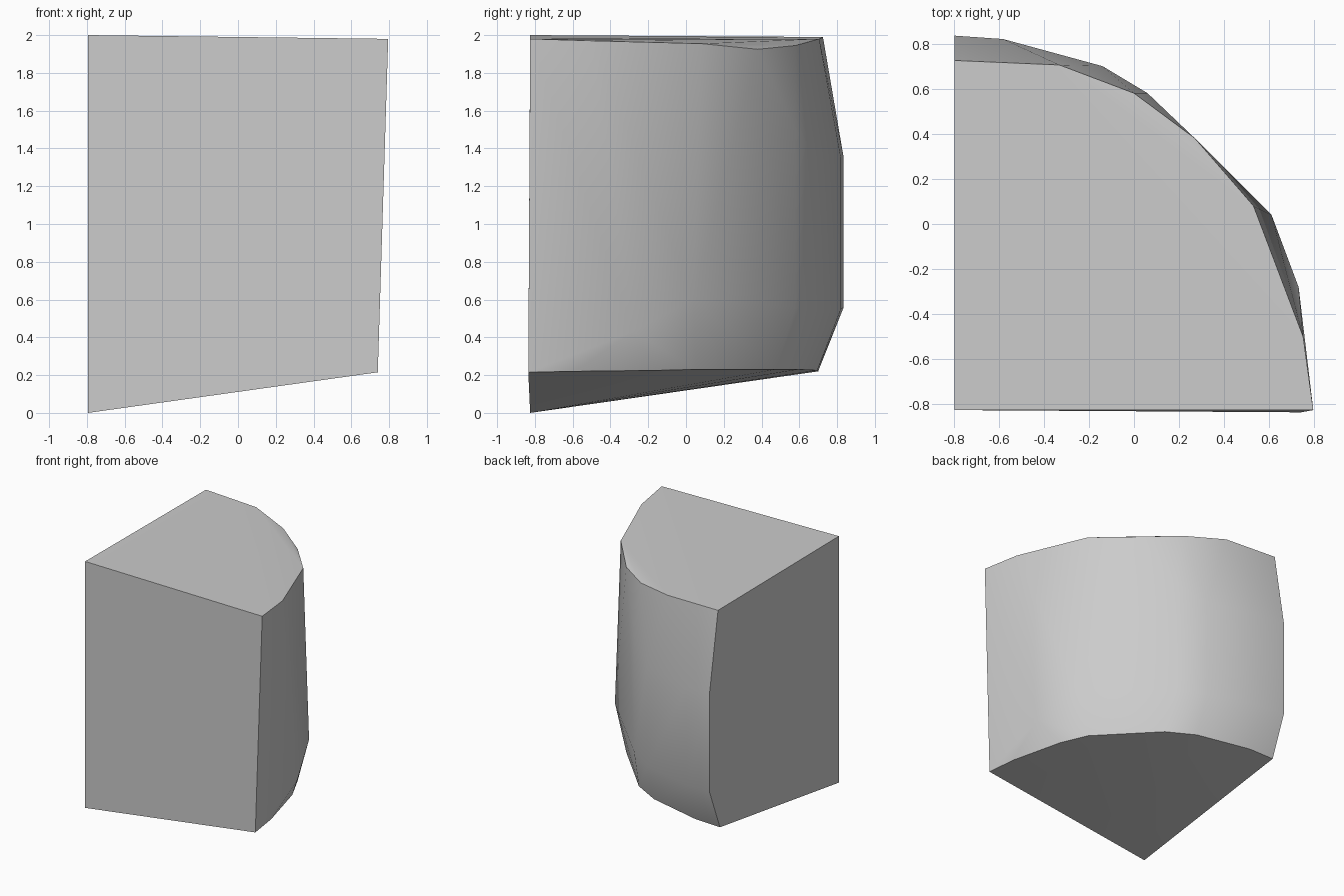
import bpy, bmesh, math

cube = bpy.data.objects.get("Cube")
if cube:
    bpy.data.objects.remove(cube, do_unlink=True)

# Stone colour
stone = bpy.data.materials.new("light_grey_stone")
stone.use_nodes = True
colour = (0.6, 0.6, 0.6, 1)
stone.diffuse_color = colour
stone.node_tree.nodes["Principled BSDF"].inputs["Base Color"].default_value = colour

# Square corner where the two flat cuts meet
corner = [(-0.795, -0.825, 0), (-0.795, -0.825, 2)]

# Curved lower rim, from the front cut round to the side cut
lower_rim = [(0.74, -0.835, 0.215), (0.71, -0.59, 0.22), (0.60, -0.16, 0.225),
             (0.50, 0.05, 0.23), (0.09, 0.475, 0.23), (-0.13, 0.595, 0.23),
             (-0.57, 0.695, 0.225), (-0.795, 0.70, 0.22)]

# Bulging outer rind
rind = [(0.73, -0.28, 0.43), (0.61, 0.04, 0.60), (0.06, 0.58, 0.56),
        (0.06, 0.58, 1.50), (-0.14, 0.70, 0.54), (-0.14, 0.70, 1.35),
        (-0.58, 0.82, 0.55), (-0.58, 0.82, 1.35),
        (-0.795, 0.835, 0.56), (-0.795, 0.835, 1.35)]

# Upper rim, dipping slightly in the middle
upper_rim = [(0.795, -0.825, 1.98), (0.75, -0.50, 1.97), (0.53, 0.08, 1.955),
             (0.27, 0.38, 1.925), (0.0, 0.58, 1.945), (-0.33, 0.705, 1.98),
             (-0.795, 0.725, 1.99)]

# Wrap the rims and rind into one solid chunk
bm = bmesh.new()
for point in corner + lower_rim + rind + upper_rim:
    bm.verts.new(point)
hull = bmesh.ops.convex_hull(bm, input=bm.verts[:])
loose = [v for v in bm.verts if not v.link_faces]
bmesh.ops.delete(bm, geom=loose, context='VERTS')
bmesh.ops.dissolve_limit(bm, angle_limit=math.radians(0.8),
                         verts=bm.verts[:], edges=bm.edges[:])
bmesh.ops.recalc_face_normals(bm, faces=bm.faces[:])

mesh = bpy.data.meshes.new("quarter_chunk")
bm.to_mesh(mesh)
bm.free()
mesh.materials.append(stone)
chunk = bpy.data.objects.new("quarter_chunk", mesh)
bpy.context.collection.objects.link(chunk)

# Smooth rind, crisp cut edges
bpy.ops.object.select_all(action='DESELECT')
chunk.select_set(True)
bpy.context.view_layer.objects.active = chunk
bpy.ops.object.shade_smooth_by_angle(angle=math.radians(30))
